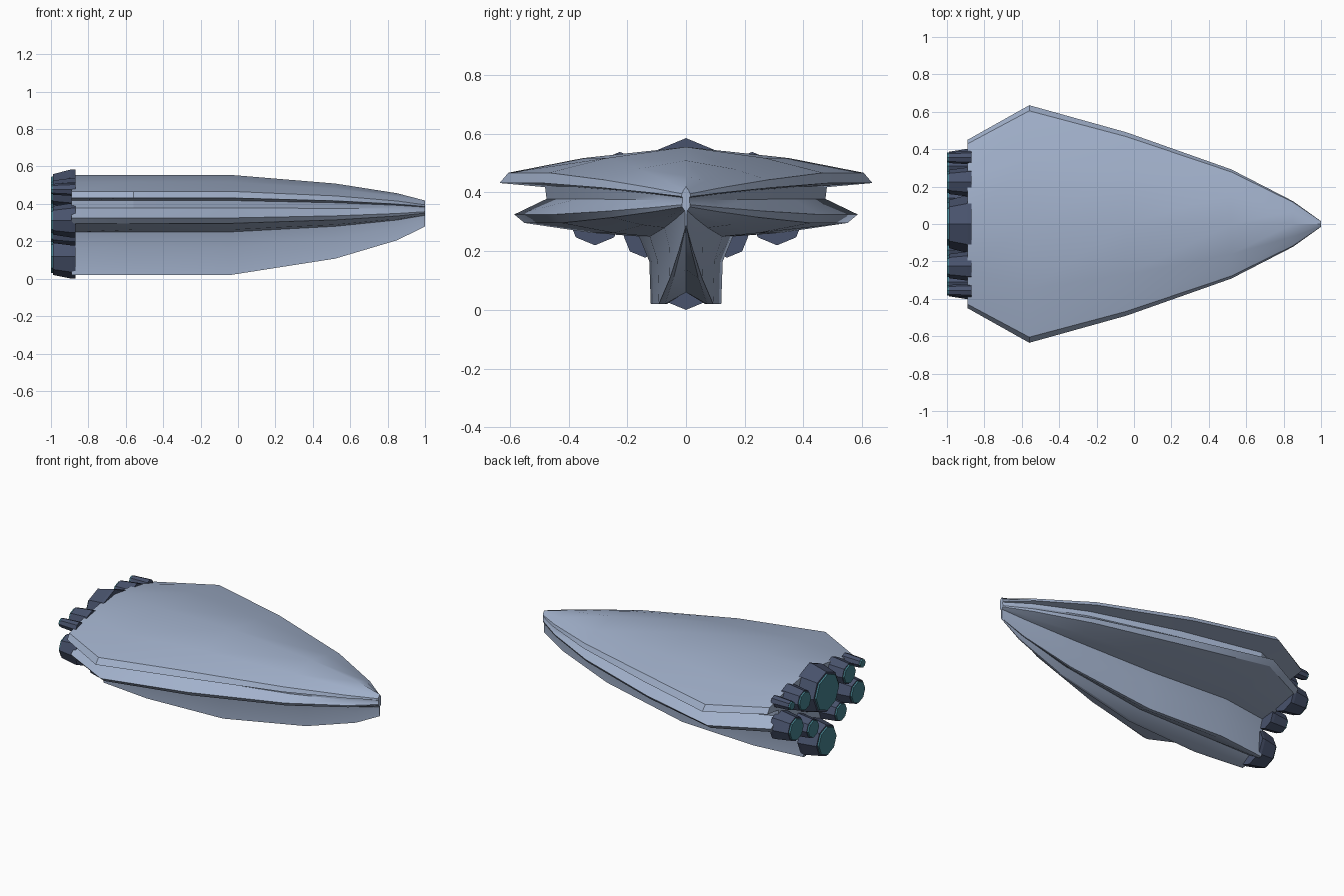
import bpy, bmesh, math

if "Cube" in bpy.data.objects:
    bpy.data.objects.remove(bpy.data.objects["Cube"])


def material(name, rgb):
    m = bpy.data.materials.new(name)
    m.diffuse_color = (*rgb, 1)
    m.use_nodes = True
    m.node_tree.nodes["Principled BSDF"].inputs["Base Color"].default_value = m.diffuse_color
    return m


HULL = material("hull_blue_grey", (0.36, 0.44, 0.60))
DARK = material("engine_dark", (0.065, 0.085, 0.15))
GLOW = material("exhaust_teal", (0.06, 0.22, 0.27))


def loft(name, rings, mat, smooth=None):
    """Skin a list of closed rings and cap both ends."""
    bm = bmesh.new()
    loops = [[bm.verts.new(p) for p in ring] for ring in rings]
    n = len(loops[0])
    for a, b in zip(loops, loops[1:]):
        for i in range(n):
            j = (i + 1) % n
            bm.faces.new((a[i], a[j], b[j], b[i]))
    bm.faces.new(loops[0])
    bm.faces.new(loops[-1][::-1])
    bmesh.ops.recalc_face_normals(bm, faces=bm.faces)
    me = bpy.data.meshes.new(name)
    bm.to_mesh(me)
    bm.free()
    me.materials.append(mat)
    ob = bpy.data.objects.new(name, me)
    bpy.context.collection.objects.link(ob)
    if smooth:
        bpy.ops.object.select_all(action='DESELECT')
        ob.select_set(True)
        bpy.context.view_layer.objects.active = ob
        bpy.ops.object.shade_smooth_by_angle(angle=math.radians(smooth))
    return ob


# Hull: half cross-section (y, z) at the widest station, mirrored across y = 0
HALF = [(0, 0.555), (0.35, 0.517), (0.605, 0.467), (0.635, 0.432),
        (0.48, 0.418), (0.475, 0.378), (0.585, 0.325), (0.55, 0.296),
        (0.32, 0.262), (0.16, 0.25), (0.125, 0.165), (0.12, 0.02),
        (0.092, 0.02), (0, 0.06)]
SECTION = HALF + [(-y, z) for y, z in HALF[-2:0:-1]]
# Stations along the length: x, half width, height scale about z = 0.37
STATIONS = [(-0.89, 0.45, 1), (-0.56, 0.635, 1), (-0.04, 0.49, 1),
            (0.52, 0.292, 0.75), (0.85, 0.122, 0.47), (1.0, 0.015, 0.26)]
loft("hull", [[(x, y * w / 0.635, 0.37 + (z - 0.37) * s) for y, z in SECTION]
              for x, w, s in STATIONS], HULL, 30)


def octagon(x, y, z, r):
    return [(x, y + r * math.cos(i * math.pi / 4), z + r * math.sin(i * math.pi / 4))
            for i in range(8)]


def engine(name, y, z, r):
    # Tapered nozzle with a glowing exhaust disc
    loft(name + "_nozzle", [octagon(-0.87, y, z, r), octagon(-0.89, y, z, r),
                            octagon(-0.99, y, z, r * 0.83)], DARK)
    loft(name + "_exhaust", [octagon(-0.98, y, z, r * 0.76),
                             octagon(-1.0, y, z, r * 0.74)], GLOW)


# Centre-line engines
engine("main_engine", 0, 0.43, 0.155)
engine("keel_engine", 0, 0.12, 0.12)

# Paired side engines
for side, s in (("left", 1), ("right", -1)):
    engine(side + "_upper_engine", s * 0.225, 0.46, 0.078)
    engine(side + "_tip_thruster", s * 0.355, 0.478, 0.035)
    engine(side + "_outer_engine", s * 0.31, 0.312, 0.092)
    engine(side + "_inner_engine", s * 0.14, 0.25, 0.072)
